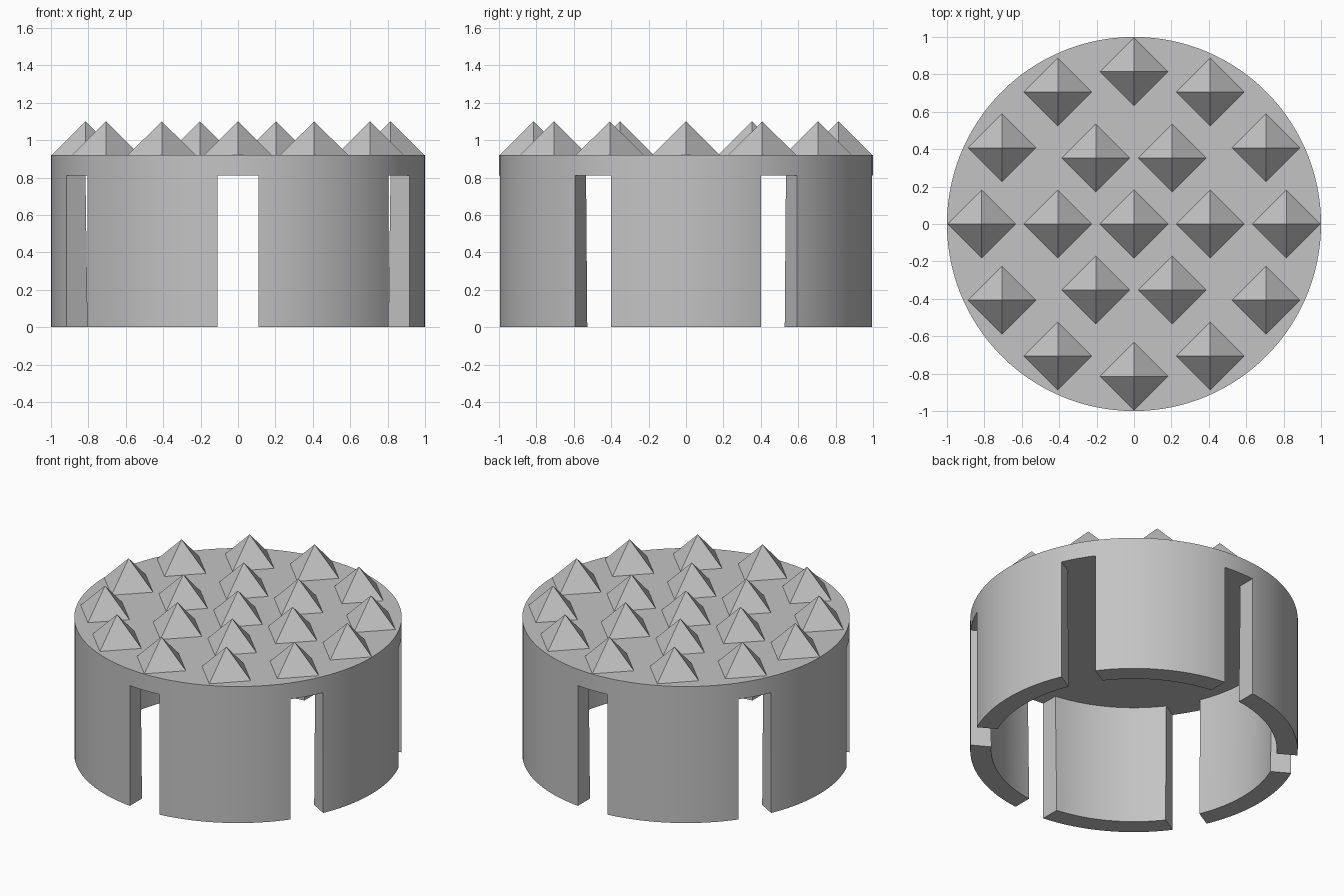
import bpy, bmesh, math
from math import sin, cos, asin, radians

cube = bpy.data.objects.get("Cube")
if cube:
    bpy.data.objects.remove(cube, do_unlink=True)

# Main dimensions
R_OUT, R_IN_TOP, R_IN_LOW = 1.0, 0.885, 0.872   # inner wall thickens downwards
Z_TOP, Z_CEIL = 0.92, 0.81
HALF_SLOT = 0.11
SPIKE_R, SPIKE_H = 0.182, 0.18
RING_STEP = 0.4075

grey = bpy.data.materials.new("light grey")
grey.use_nodes = True
colour = (0.55, 0.55, 0.55, 1)
grey.diffuse_color = colour
grey.node_tree.nodes["Principled BSDF"].inputs["Base Color"].default_value = colour


def point(bm, r, centre, t, wall, z):
    """Vertex at fraction t across a slot or across the wall after it."""
    edge = asin(HALF_SLOT / r)          # keeps the slot sides parallel
    start, span = (edge, radians(60) - 2 * edge) if wall else (-edge, 2 * edge)
    a = centre + start + span * t
    return bm.verts.new((r * cos(a), r * sin(a), z))


# Round cap with six wall segments separated by slots, as one closed shell
bm = bmesh.new()
columns = []
for k in range(6):
    centre = radians(30 + 60 * k)
    for wall, steps in ((False, 4), (True, 20)):
        for i in range(steps):
            t = i / steps
            col = {
                "top": point(bm, R_OUT, centre, t, wall, Z_TOP),
                "rim": point(bm, R_OUT, centre, t, wall, Z_CEIL),
                "ceil": point(bm, R_IN_TOP, centre, t, wall, Z_CEIL),
                "wall": wall,
            }
            if wall or i == 0:          # columns that reach the ground
                col["out"] = point(bm, R_OUT, centre, t, wall, 0)
                col["in"] = point(bm, R_IN_LOW, centre, t, wall, 0)
            columns.append(col)

for i, a in enumerate(columns):
    b = columns[(i + 1) % len(columns)]
    strips = [("top", "rim")]
    if a["wall"]:
        strips += [("rim", "out"), ("out", "in"), ("in", "ceil")]
    else:
        strips += [("rim", "ceil")]
    for p, q in strips:
        bm.faces.new((a[p], a[q], b[q], b[p]))
    if a["wall"] != columns[i - 1]["wall"]:     # slot side
        bm.faces.new([a[n] for n in ("rim", "out", "in", "ceil")])
bm.faces.new([c["top"] for c in columns])
bm.faces.new([c["ceil"] for c in columns])
bmesh.ops.recalc_face_normals(bm, faces=bm.faces)

mesh = bpy.data.meshes.new("slotted_cap")
bm.to_mesh(mesh)
bm.free()
mesh.materials.append(grey)
cap = bpy.data.objects.new("slotted_cap", mesh)
bpy.context.collection.objects.link(cap)
bpy.ops.object.select_all(action='DESELECT')
cap.select_set(True)
bpy.context.view_layer.objects.active = cap
bpy.ops.object.shade_smooth_by_angle(angle=radians(30))

# Pyramid spikes: one in the middle, a ring of six and a ring of twelve
spike_mesh = None
for ring, count in ((0, 1), (1, 6), (2, 12)):
    for i in range(count):
        a = 2 * math.pi * i / count
        pos = (ring * RING_STEP * cos(a), ring * RING_STEP * sin(a), Z_TOP + SPIKE_H / 2)
        if spike_mesh is None:
            bpy.ops.mesh.primitive_cone_add(vertices=4, radius1=SPIKE_R, depth=SPIKE_H,
                                            end_fill_type='NOTHING', location=pos)
            spike = bpy.context.object
            spike_mesh = spike.data
            spike_mesh.materials.append(grey)
        else:
            spike = bpy.data.objects.new("spike", spike_mesh)
            spike.location = pos
            bpy.context.collection.objects.link(spike)
        spike.name = f"spike_ring{ring}_{i + 1}"
